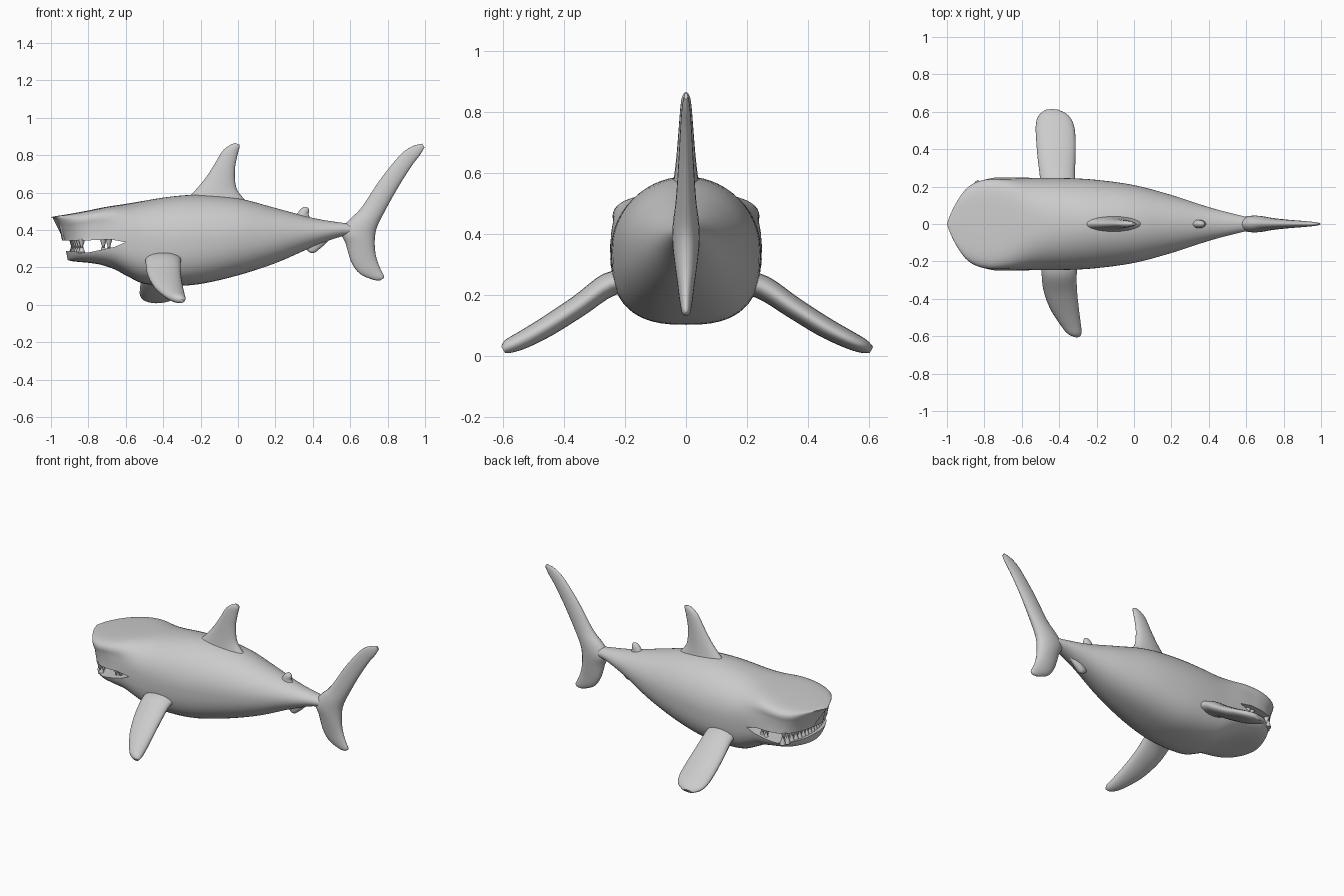
import bpy, bmesh, math
from mathutils import Vector, Matrix

if "Cube" in bpy.data.objects:
    bpy.data.objects.remove(bpy.data.objects["Cube"])


def finish(name, bm, angle=50):
    bmesh.ops.recalc_face_normals(bm, faces=bm.faces)
    me = bpy.data.meshes.new(name)
    bm.to_mesh(me)
    bm.free()
    ob = bpy.data.objects.new(name, me)
    bpy.context.collection.objects.link(ob)
    return ob


def smooth(ob, angle=45):
    bpy.ops.object.select_all(action='DESELECT')
    ob.select_set(True)
    bpy.context.view_layer.objects.active = ob
    bpy.ops.object.shade_smooth_by_angle(angle=math.radians(angle))


def spline(rows, steps):
    """Catmull-Rom interpolation of station tuples."""
    out = []
    for i in range(len(rows) - 1):
        a, b, c, d = (rows[max(0, min(len(rows) - 1, i + k))] for k in (-1, 0, 1, 2))
        for s in range(steps):
            t = s / steps
            out.append([0.5 * (2 * q + (r - p) * t + (2 * p - 5 * q + 4 * r - u) * t * t
                               + (3 * q - p - 3 * r + u) * t ** 3)
                        for p, q, r, u in zip(a, b, c, d)])
    out.append(list(rows[-1]))
    return out


def loft(name, rings):
    bm = bmesh.new()
    vs = [[bm.verts.new(p) for p in ring] for ring in rings]
    n = len(vs[0])
    for a, b in zip(vs, vs[1:]):
        for i in range(n):
            j = (i + 1) % n
            bm.faces.new((a[i], a[j], b[j], b[i]))
    bm.faces.new(vs[0])
    bm.faces.new(vs[-1][::-1])
    return finish(name, bm)


def fin(name, stations, normal):
    """Stations: leading point xyz, trailing point xyz, half thickness."""
    nrm = Vector(normal).normalized()
    rings = []
    for s in spline(stations, 4):
        lead, trail, h = Vector(s[:3]), Vector(s[3:6]), max(s[6], 0.002)
        mid, half = (lead + trail) / 2, (trail - lead) / 2
        rings.append([mid + half * math.cos(a) + nrm * h * math.sin(a)
                      for a in (math.tau * k / 20 for k in range(20))])
    ob = loft(name, rings)
    smooth(ob, 60)
    return ob


def flat_fin(name, rows):
    return fin(name, [(a, 0, b, c, 0, d, h) for a, b, c, d, h in rows], (0, 1, 0))


# Body: x, top z, bottom z, half width, top and bottom squareness, lower setback
stations = [
    (-1.0, .468, .24, .05, 6, 4, .09), (-.985, .473, .235, .12, 6, 4, .09),
    (-.94, .48, .23, .195, 6, 4, .085), (-.88, .49, .225, .235, 6, 3.8, .08),
    (-.8, .505, .215, .25, 6, 3.5, .065), (-.7, .525, .19, .25, 4.6, 3, .04),
    (-.6, .54, .15, .248, 3.1, 2.9, .015), (-.5, .557, .113, .246, 2.4, 2.8, 0),
    (-.35, .58, .102, .245, 2.1, 2.7, 0), (-.2, .588, .112, .236, 2, 2.6, 0),
    (0, .57, .158, .208, 2, 2.4, 0), (.2, .518, .223, .155, 2, 2.2, 0),
    (.4, .465, .31, .09, 2, 2, 0), (.55, .44, .365, .05, 2, 2, 0),
    (.64, .43, .37, .03, 2, 2, 0)]
rings = []
for x, zt, zb, w, nt, nb, k in spline(stations, 4):
    ring = []
    for i in range(56):
        a = math.tau * i / 56
        c, s = math.cos(a), math.sin(a)
        n = nt if s > 0 else nb
        y = w * math.copysign(abs(c) ** (2 / n), c)
        z = (zt + zb) / 2 + (zt - zb) / 2 * math.copysign(abs(s) ** (2 / n), s)
        t = max(0, min(1, (zt - z) / (zt - zb)))
        # pinch under the snout ledge
        y *= 1 - max(k, 0) * 0.9 * math.exp(-((zt - z - .09) / .045) ** 2)
        ring.append((x + max(k, 0) * t ** .35, y, z))
    rings.append(ring)
body = loft("body", rings)

# Mouth slit cut right through the head
profile = [(-1.1, .345), (-.8, .345), (-.68, .35), (-.6, .335), (-.66, .31),
           (-.8, .28), (-.88, .285), (-1.1, .30)]
cutter = loft("mouth_cutter", [[(x, y, z) for x, z in profile] for y in (-.4, .4)])
cutter.hide_render = True
mod = body.modifiers.new("mouth", 'BOOLEAN')
mod.operation, mod.object, mod.solver = 'DIFFERENCE', cutter, 'EXACT'
bpy.context.view_layer.objects.active = body
bpy.ops.object.modifier_apply(modifier=mod.name)
bpy.data.objects.remove(cutter)
smooth(body, 40)

# Teeth along the front of both jaws, plus a few at the mouth corners
bm = bmesh.new()
spots = [(-.885 + 1.2 * (i * .029) ** 2, i * .029) for i in range(-7, 8)]
spots += [(x, s * .205) for x in (-.72, -.69) for s in (-1, 1)]
for x, y in spots:
    for z, flip, dy in ((.328, math.pi, 0), (.3, 0, .012)):
        bmesh.ops.create_cone(bm, cap_ends=True, segments=8, radius1=.019, radius2=.004,
                              depth=.05, matrix=Matrix.Translation((x, y + dy, z))
                              @ Matrix.Rotation(flip, 4, 'X'))
smooth(finish("teeth", bm), 50)

# Pectoral fins: one swept back, one held straight
# rows: span y, centre z, leading x, trailing x, half thickness
near = [(.15, .25, -.50, -.29, .045), (.25, .235, -.495, -.305, .04),
        (.35, .165, -.485, -.305, .036), (.45, .1, -.45, -.295, .034),
        (.53, .055, -.40, -.285, .03), (.58, .032, -.36, -.28, .024),
        (.6, .02, -.325, -.288, .012)]
far = [(.15, .25, -.50, -.30, .045), (.25, .225, -.503, -.315, .04),
       (.35, .16, -.515, -.313, .036), (.45, .097, -.523, -.312, .034),
       (.53, .055, -.525, -.322, .03), (.58, .032, -.51, -.35, .024),
       (.608, .019, -.475, -.40, .012)]
for name, side, rows in (("pectoral_fin_near", -1, near), ("pectoral_fin_far", 1, far)):
    fin(name, [(a, side * y, z, b, side * y, z, h) for y, z, a, b, h in rows],
        (0, side * .5, .85))

# Dorsal fin: lead x, z, trail x, z, half thickness
flat_fin("dorsal_fin", [
    (-.32, .53, .08, .52, .05), (-.25, .59, .025, .575, .04), (-.18, .67, -.01, .63, .032),
    (-.13, .745, -.017, .72, .025), (-.085, .82, -.003, .80, .019),
    (-.045, .853, .007, .838, .014), (-.015, .866, .009, .856, .006)])

# Tail fin, upper tip to lower tip
flat_fin("tail_fin", [
    (.985, .862, .997, .842, .006), (.93, .847, .972, .80, .012), (.866, .80, .93, .745, .017),
    (.76, .67, .86, .635, .024), (.66, .52, .79, .51, .033), (.59, .45, .745, .42, .043),
    (.55, .39, .732, .36, .045), (.575, .33, .733, .29, .038), (.605, .23, .745, .235, .028),
    (.65, .168, .763, .19, .021), (.72, .135, .78, .155, .014), (.76, .131, .78, .143, .006)])

# Small rear fins above and below
flat_fin("rear_dorsal_fin", [
    (.29, .45, .40, .45, .025), (.315, .485, .378, .48, .022),
    (.335, .512, .381, .503, .018), (.352, .525, .375, .52, .008)])
flat_fin("anal_fin", [
    (.34, .32, .49, .35, .025), (.365, .295, .455, .315, .022),
    (.38, .283, .425, .29, .018), (.393, .276, .413, .28, .008)])
